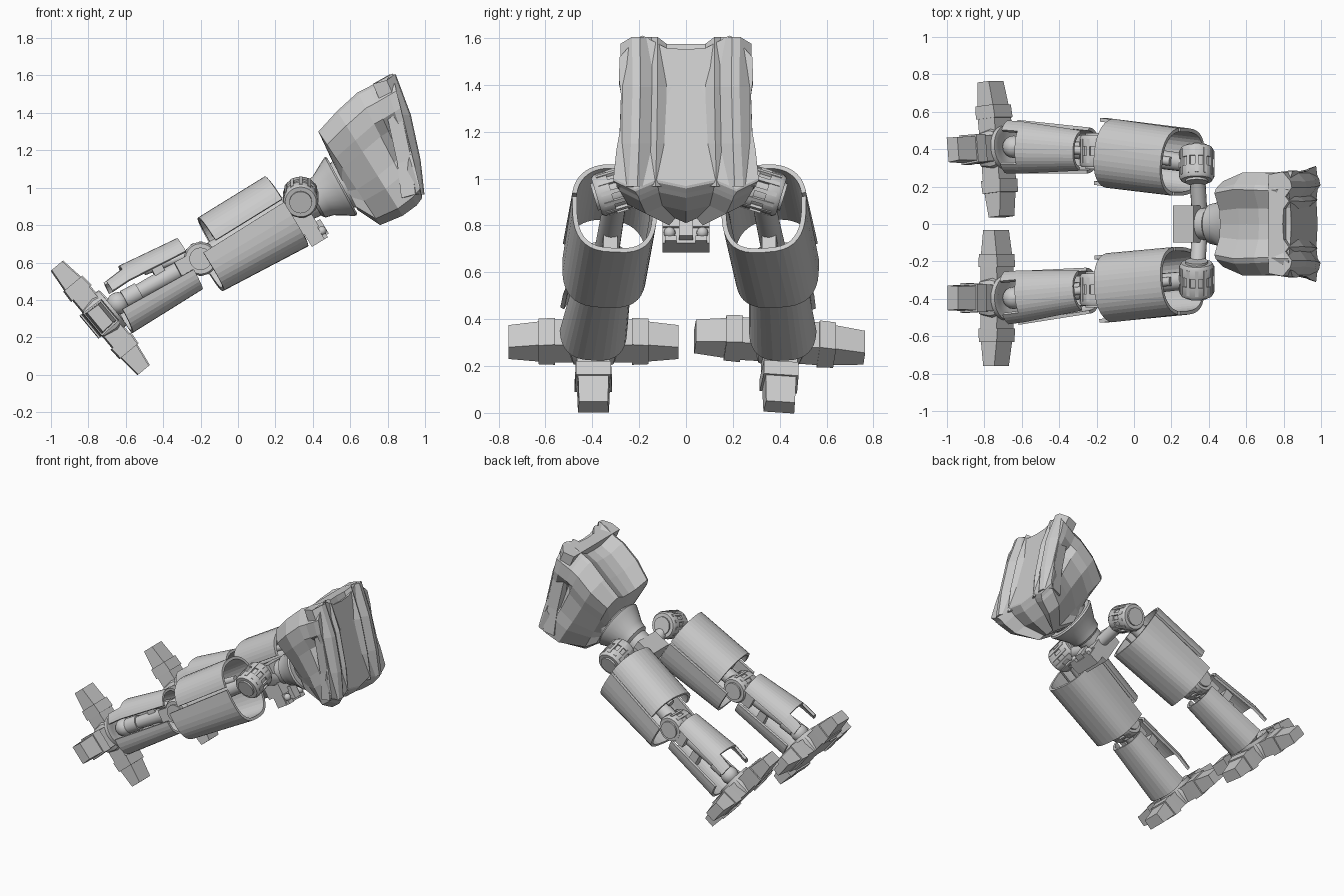
import bpy, bmesh, math
from mathutils import Vector, Matrix

if "Cube" in bpy.data.objects:
    bpy.data.objects.remove(bpy.data.objects["Cube"])

V = Vector


def make(name, verts, faces, M=Matrix(), smooth=False, solid=0):
    bm = bmesh.new()
    vs = [bm.verts.new(M @ V(v)) for v in verts]
    for f in faces:
        bm.faces.new([vs[i] for i in f])
    bmesh.ops.remove_doubles(bm, verts=bm.verts, dist=1e-5)
    bmesh.ops.recalc_face_normals(bm, faces=bm.faces)
    me = bpy.data.meshes.new(name)
    bm.to_mesh(me)
    bm.free()
    ob = bpy.data.objects.new(name, me)
    bpy.context.collection.objects.link(ob)
    if solid:
        mod = ob.modifiers.new("thickness", 'SOLIDIFY')
        mod.thickness = solid
        mod.offset = 0
    if smooth:
        bpy.ops.object.select_all(action='DESELECT')
        bpy.context.view_layer.objects.active = ob
        ob.select_set(True)
        bpy.ops.object.shade_smooth_by_angle(angle=math.radians(32))
    return ob


def loft(name, rings, M=Matrix(), smooth=False):
    n = len(rings[0])
    verts = [p for r in rings for p in r]
    faces = [(k * n + i, k * n + (i + 1) % n, (k + 1) * n + (i + 1) % n, (k + 1) * n + i)
             for k in range(len(rings) - 1) for i in range(n)]
    last = (len(rings) - 1) * n
    faces += [tuple(range(n)), tuple(range(last, last + n))]
    return make(name, verts, faces, M, smooth)


def frame(p, axis):
    """Local x = sideways, y = upper/back side, z = along the axis."""
    z = V(axis).normalized()
    x = V((0, 1, 0)) if abs(z.y) < .7 else V((1, 0, 0))
    y = z.cross(x).normalized()
    x = y.cross(z)
    M = Matrix((x, y, z)).transposed().to_4x4()
    M.translation = V(p)
    return M


def lathe(name, p, axis, prof, n=24):
    rings = [[(r * math.cos(2 * math.pi * i / n), r * math.sin(2 * math.pi * i / n), t)
              for i in range(n)] for t, r in prof]
    return loft(name, rings, frame(p, axis), True)


def rod(name, a, b, r0, r1=None, n=16):
    a, b = V(a), V(b)
    return lathe(name, a, b - a, [(0, r0), ((b - a).length, r1 or r0)], n)


def ball(name, p, r):
    return lathe(name, p, (0, 0, 1), [(-r * math.cos(a), max(r * math.sin(a), .002))
                 for a in [math.pi * k / 8 for k in range(9)]], 16)


def box(name, M, x, y, z):
    return loft(name, [[(x[0], y[0], t), (x[1], y[0], t), (x[1], y[1], t), (x[0], y[1], t)] for t in z], M)


def shell(name, M, a0, a1, stations, notch=None, thick=.018, n=16, p=1.0):
    """Curved armour plate; p < 1 makes the cross-section squarer."""
    def pw(c):
        return math.copysign(abs(c) ** p, c)
    verts, faces = [], []
    for t, rx, ry in stations:
        for i in range(n + 1):
            a = math.radians(a0 + (a1 - a0) * i / n)
            verts.append((rx * pw(math.cos(a)), ry * pw(math.sin(a)), t))
    for k in range(len(stations) - 1):
        for i in range(n):
            if notch and k == notch[0] and notch[1] <= i < n - notch[1]:
                continue
            b = k * (n + 1) + i
            faces.append((b, b + 1, b + n + 2, b + n + 1))
    return make(name, verts, faces, M, False, thick)


# Legs: side name, sign, y of ankle / knee / hip, foot tilt
for side, s, ya, yk, yh, tilt in (("near", -1, .395, .35, .295, 0), ("far", 1, .40, .39, .32, 6)):
    foot_c = V((-.735, s * ya, .305))
    N = V((-.64, 0, .77))
    A = Matrix.Rotation(math.radians(tilt), 3, N) @ V((.77, 0, .64))
    ankle = foot_c + A * .12
    knee = V((-.2, s * yk, .62))
    hip = V((.335, s * yh, .95))

    # Foot: octagonal hub, cup and four toes
    F = frame(foot_c, A)
    lathe(side + "_foot_hub", foot_c, A, [(-.05, .12), (.03, .135), (.06, .125)], 8)
    lathe(side + "_ankle_cup", foot_c, A, [(.05, .12), (.085, .12), (.085, .09), (.07, .06)])
    ball(side + "_ankle_ball", ankle, .06)
    toe = [(.08, .075, -.05, .06), (.165, .076, -.05, .06), (.165, .08, -.06, .068), (.235, .08, -.056, .062),
           (.235, .07, -.05, .054), (.363, .066, -.038, .035)]
    for k in range(4):
        R = F @ Matrix.Rotation(k * math.pi / 2, 4, 'Z')
        loft(side + "_toe", [[(r, -w, lo), (r, w, lo), (r, w * .93, hi), (r, -w * .93, hi)]
                             for r, w, lo, hi in toe], R)

    # Shin: bone, piston and two armour shells
    up = (knee - ankle).normalized()
    S = frame(knee, up)
    rod(side + "_shin_bone", ankle, knee, .038, .055)
    rod(side + "_shin_collar", ankle + up * .04, ankle + up * .13, .052)
    rod(side + "_shin_piston", S @ V((0, .085, -.3)), S @ V((0, .05, -.05)), .022)
    shell(side + "_shin_upper_armour", S, 25, 155,
          [(-.51, .145, .145), (-.405, .142, .165), (-.06, .108, .148)], (0, 4), p=.85)
    shell(side + "_shin_lower_armour", S, 187, 353,
          [(-.51, .136, .168), (-.07, .115, .14)], p=.7)
    box(side + "_shin_mount", S, (-.03, .03), (-.15, .14), (-.26, -.2))

    # Knee and hip drums with stepped caps
    for nm, p, ax, r, h in (("knee", knee, V((0, 1, 0)), .09, .085),
                            ("hip", hip, V((0, s, -.3)), .092, .09)):
        lathe(side + "_" + nm + "_drum", p, ax,
              [(-h - .012, .05), (-h - .012, .06), (-h, .06), (-h, r * .9), (-h + .015, r), (-.025, r),
               (-.025, r * .9), (.025, r * .9), (.025, r), (h - .015, r), (h, r * .9), (h, .06),
               (h + .012, .06), (h + .012, .05)], 28)
        K = frame(p, ax)
        for i in range(12):
            box(side + "_" + nm + "_rib", K @ Matrix.Rotation(i * math.pi / 6, 4, 'Z'),
                (r * .85, r * 1.03), (-.009, .009), (-h + .02, h - .02))

    # Knee fork towards the shin
    for e in (-1, 1):
        box(side + "_knee_fork", S, sorted((e * .045, e * .08)), (-.045, .05), (-.14, -.02))

    # Thigh: bone, piston and two armour shells
    T = frame(knee, hip - knee)
    rod(side + "_thigh_bone", knee, hip, .055, .048)
    rod(side + "_thigh_piston", T @ V((0, .09, .12)), T @ V((0, .05, .5)), .024)
    shell(side + "_thigh_upper_armour", T, 10, 170,
          [(.105, .178, .185), (.525, .174, .185)], None, .02, 20, .85)
    shell(side + "_thigh_lower_armour", T, 178, 362,
          [(.015, .17, .2), (.525, .172, .235)], None, .02, 20, .68)
    box(side + "_thigh_mount", T, (-.03, .03), (-.2, .17), (.26, .33))
    # Hip link to pelvis
    rod(side + "_hip_link", (.35, s * .06, .87), hip, .042)

# Pelvis block with small front fittings
P = frame((.335, 0, .84), (.855, 0, .52))
box("pelvis", P, (-.1, .1), (-.09, .13), (-.07, .06))
box("pelvis_front_plate", P, (-.1, .1), (-.165, -.08), (-.03, .05))
box("pelvis_front_latch", P, (-.03, .03), (-.15, -.06), (.04, .085))
for s in (-1, 1):
    ball("pelvis_bolt", P @ V((s * .07, -.12, .06)), .025)
    box("pelvis_clip", P, sorted((s * .04, s * .09)), (-.165, -.14), (.03, .07))

# Flared waist collar
lathe("waist_collar", (.35, 0, .9), (.88, 0, .475),
      [(-.03, .08), (.06, .088), (.075, .108), (.12, .118), (.2, .165), (.225, .178), (.235, .17),
       (.235, .135), (.34, .16)], 28)


# Faceted torso: half cross-section mirrored in y, placed between back and front points
def torso_ring(bx, bz, fx, fz, w, groove, taper):
    g = 1 - groove
    half = [(.09, 0), (.08, .3), (0, .66), (.02, .76), (.14, 1), (.28, 1), (.39, g), (.62, g),
            (.74, 1), (.93, 1.03), (1, .72), (.94, .42), (.98, 0)]
    pts = []
    for a, y in half:
        y *= w * (1 + (taper - 1) * a)
        pts.append((bx + (fx - bx) * a, y, bz + (fz - bz) * a))
    return pts + [(x, -y, z) for x, y, z in pts[-2:0:-1]]


loft("torso", [torso_ring(*r) for r in (
    (.50, 1.15, .64, .88, .14, .0, .9),
    (.43, 1.30, .76, .80, .25, .0, .4),
    (.53, 1.41, .88, .85, .28, .04, .85),
    (.64, 1.51, .955, .905, .275, .06, 1.0),
    (.70, 1.54, .97, .925, .27, .28, 1.05),
    (.78, 1.585, .985, .945, .28, .06, 1.08),
    (.825, 1.61, .985, .955, .28, .04, 1.08))])

# Ridged chest face: vertical channels swept down the front
cols = [(0, -.045), (.085, -.04), (.125, -.012), (.15, -.03), (.2, .004), (.235, -.004), (.285, -.045)]
rings = []
for z, x, w in ((1.575, .84, .98), (1.39, .92, .97), (1.15, .972, 1.0), (.965, .993, 1.04)):
    half = [(x + d, y * w, z + (.03 if z > 1.5 and .1 < y < .25 else 0)) for y, d in cols]
    back = [(x - .12, .27 * w, z - .02), (x - .12, -.27 * w, z - .02)]
    rings.append(half + back + [(a, -b, c) for a, b, c in half[:0:-1]])
loft("chest_face", rings)
